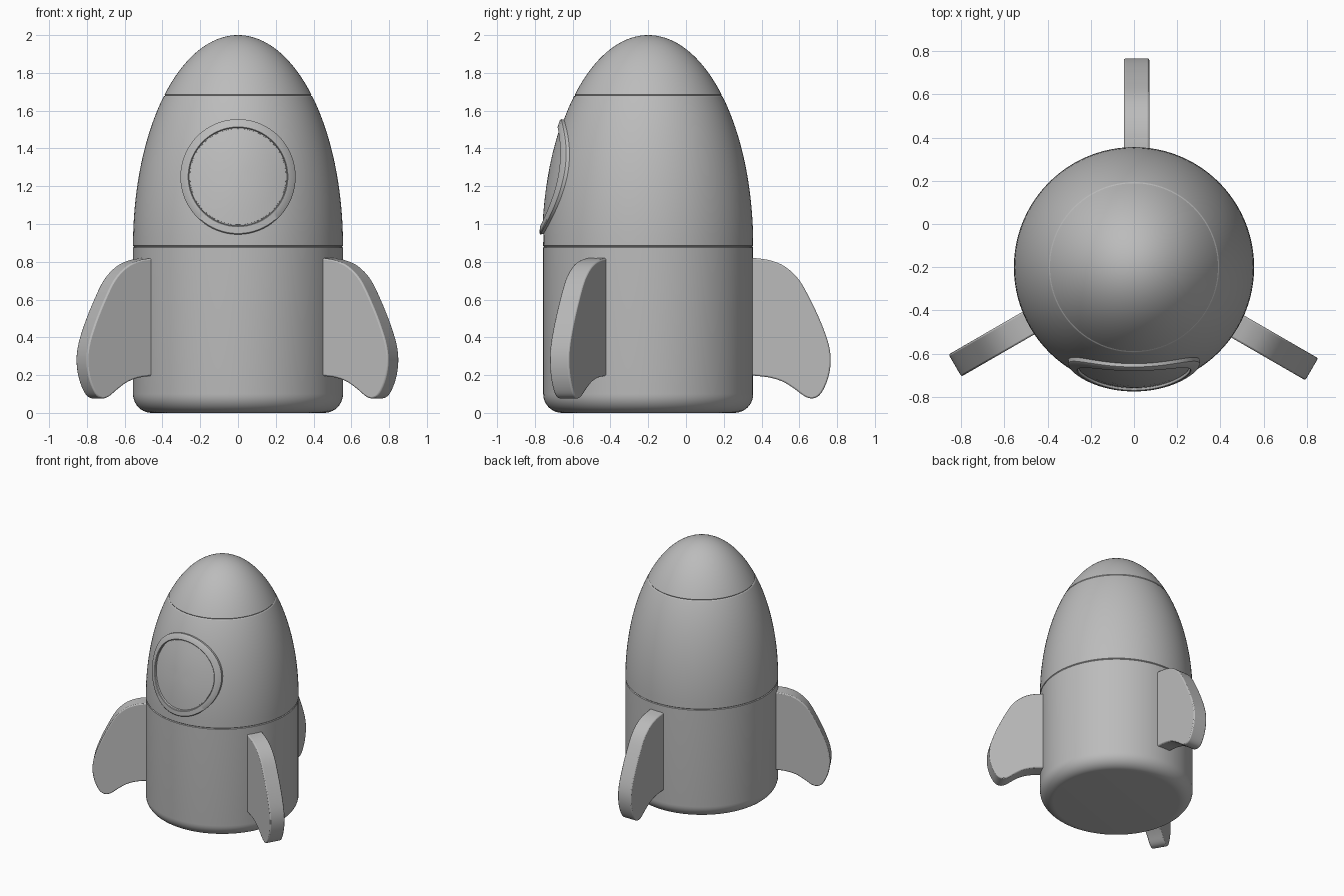
import bpy, bmesh
from math import sin, cos, pi, sqrt, radians
from mathutils import Matrix, Vector

cube = bpy.data.objects.get("Cube")
if cube:
    bpy.data.objects.remove(cube)

AXIS_Y = -0.2      # hull axis
R = 0.556          # hull radius
SHOULDER = 0.88    # where the straight wall turns into the dome
TOP = 2.0
SEAM = 1.68        # nose cap seam

grey = bpy.data.materials.new("light grey")
grey.use_nodes = True
grey.diffuse_color = (0.5, 0.5, 0.5, 1)
grey.node_tree.nodes["Principled BSDF"].inputs["Base Color"].default_value = (0.5, 0.5, 0.5, 1)


def make_object(name, bm, angle=35):
    bmesh.ops.remove_doubles(bm, verts=bm.verts, dist=1e-5)
    bmesh.ops.recalc_face_normals(bm, faces=bm.faces)
    mesh = bpy.data.meshes.new(name)
    bm.to_mesh(mesh)
    bm.free()
    mesh.materials.append(grey)
    obj = bpy.data.objects.new(name, mesh)
    bpy.context.collection.objects.link(obj)
    bpy.ops.object.select_all(action='DESELECT')
    obj.select_set(True)
    bpy.context.view_layer.objects.active = obj
    bpy.ops.object.shade_smooth_by_angle(angle=radians(angle))
    return obj


def hull_radius(z):
    t = max(0.0, (z - SHOULDER) / (TOP - SHOULDER))
    return R * sqrt(max(0.0, 1 - t ** 2.03))


def lathe(name, profile, steps=96):
    bm = bmesh.new()
    verts = [bm.verts.new((r, AXIS_Y, z)) for r, z in profile]
    edges = [bm.edges.new(pair) for pair in zip(verts, verts[1:])]
    bmesh.ops.spin(bm, geom=verts + edges, cent=(0, AXIS_Y, 0), axis=(0, 0, 1),
                   angle=2 * pi, steps=steps, use_merge=True)
    return make_object(name, bm)


def dome(z0, z1, n):
    # even steps in dome angle keep the tip round
    zs = [z0 + (z1 - z0) * sin(pi / 2 * i / n) for i in range(n + 1)]
    return [(hull_radius(z), z) for z in zs]


# Hull in three sections, with shallow seams between them
LIP = 0.005
corner = [(R - 0.1 + 0.1 * sin(a), 0.1 - 0.1 * cos(a)) for a in [pi / 2 * i / 10 for i in range(11)]]
lathe("base_section", [(0, 0)] + corner +
      [(R, SHOULDER - LIP), (R - LIP, SHOULDER)])
lathe("middle_section", [(R - LIP, SHOULDER)] + dome(SHOULDER + LIP, SEAM - LIP, 24) +
      [(hull_radius(SEAM) - LIP, SEAM)])
lathe("nose_cap", [(hull_radius(SEAM) - LIP, SEAM)] + dome(SEAM + LIP, TOP, 24))

# Porthole: a ring and a pane that follow the curve of the hull
WINDOW_Z = 1.25


def on_hull(rho, angle, lift):
    x, z = rho * cos(angle), WINDOW_Z + rho * sin(angle)
    r = hull_radius(z) + lift
    return Vector((x, AXIS_Y - sqrt(r * r - x * x), z))


def wrapped_disc(name, section, closed, steps=96):
    bm = bmesh.new()
    loops = [[bm.verts.new(on_hull(rho, 2 * pi * i / steps, lift)) for i in range(steps)]
             for rho, lift in section]
    pairs = list(zip(loops, loops[1:]))
    if closed:
        pairs.append((loops[-1], loops[0]))
    for a, b in pairs:
        for i in range(steps):
            j = (i + 1) % steps
            bm.faces.new((a[i], a[j], b[j], b[i]))
    return make_object(name, bm)


wrapped_disc("window_ring", [(0.302, -0.01), (0.305, 0.016), (0.300, 0.02),
                             (0.264, 0.02), (0.260, 0.016), (0.258, -0.01)], True)
wrapped_disc("window_pane", [(0.255, -0.01), (0.254, 0.006), (0.2, 0.006),
                             (0.13, 0.006), (0.06, 0.006), (0, 0.006)], False)

# Fins: outline as distance from the axis and height, smoothed between points
OUTLINE = [(0.55, 0.82), (0.63, 0.808), (0.71, 0.775), (0.785, 0.705), (0.85, 0.59),
           (0.905, 0.47), (0.943, 0.36), (0.953, 0.27), (0.938, 0.18), (0.903, 0.105),
           (0.865, 0.078), (0.82, 0.085), (0.76, 0.128), (0.7, 0.165), (0.63, 0.187),
           (0.55, 0.197)]


def smooth_path(points, n=4):
    pts = [Vector(p) for p in points]
    pts = [2 * pts[0] - pts[1]] + pts + [2 * pts[-1] - pts[-2]]
    path = []
    for a, b, c, d in zip(pts, pts[1:], pts[2:], pts[3:]):
        for t in [i / n for i in range(n)]:
            path.append(0.5 * (2 * b + (c - a) * t + (2 * a - 5 * b + 4 * c - d) * t ** 2
                               + (3 * b - a - 3 * c + d) * t ** 3))
    return path + [pts[-2]]


def fin(name, angle, half=0.059, shift=-0.01):
    bm = bmesh.new()
    path = [Vector((0.46, 0.82))] + smooth_path(OUTLINE) + [Vector((0.46, 0.197))]
    face = bm.faces.new([bm.verts.new((p.x, shift - half, p.y)) for p in path])
    extruded = bmesh.ops.extrude_face_region(bm, geom=[face])["geom"]
    moved = [v for v in extruded if isinstance(v, bmesh.types.BMVert)]
    bmesh.ops.translate(bm, verts=moved, vec=(0, 2 * half, 0))
    bm.transform(Matrix.Translation((0.002, -0.187, 0)) @ Matrix.Rotation(radians(angle), 4, 'Z'))
    obj = make_object(name, bm)
    bevel = obj.modifiers.new("soft_edge", 'BEVEL')
    bevel.width = 0.008
    bevel.segments = 2
    bevel.limit_method = 'ANGLE'
    bevel.angle_limit = radians(50)
    return obj


fin("back_fin", 90)
fin("left_fin", -30)
fin("right_fin", 210)
